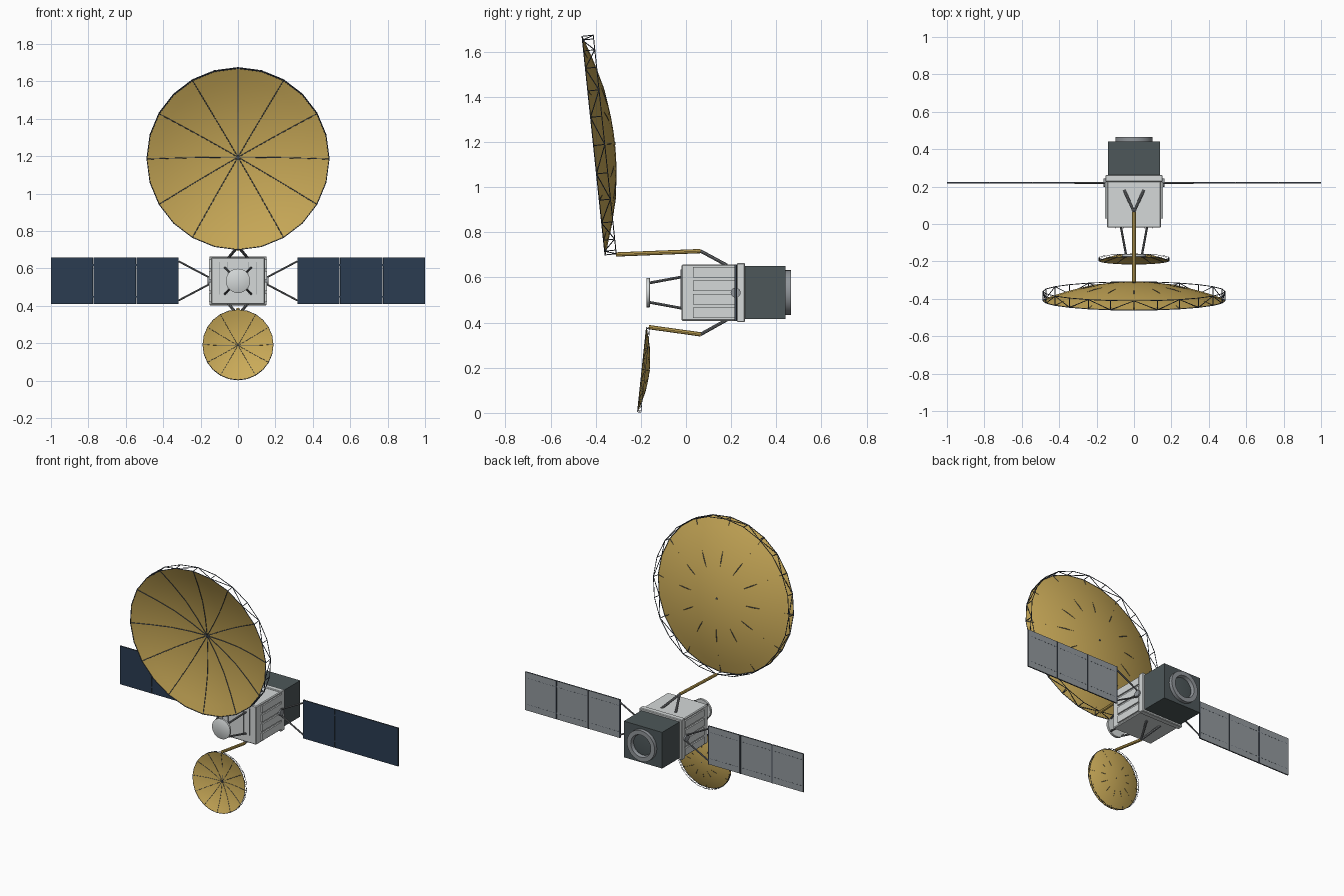
import bpy, bmesh
from math import cos, sin, pi, radians
from mathutils import Vector, Matrix

if "Cube" in bpy.data.objects:
    bpy.data.objects.remove(bpy.data.objects["Cube"])


def material(name, r, g, b):
    m = bpy.data.materials.new(name)
    m.use_nodes = True
    m.diffuse_color = (r, g, b, 1)
    bsdf = next(n for n in m.node_tree.nodes if n.type == 'BSDF_PRINCIPLED')
    bsdf.inputs["Base Color"].default_value = (r, g, b, 1)
    return m


GOLD = material("gold mesh", 0.60, 0.41, 0.10)
LIGHT = material("light grey", 0.66, 0.69, 0.69)
DARK = material("dark grey", 0.075, 0.095, 0.10)
MID = material("mid grey", 0.28, 0.30, 0.32)
STRUT = material("strut grey", 0.17, 0.18, 0.19)
TRUSS = material("truss slate", 0.06, 0.075, 0.10)
NAVY = material("solar navy", 0.024, 0.045, 0.083)
BACK = material("panel back grey", 0.29, 0.32, 0.34)


def finish(name, bm, *mats, smooth=False, matrix=None):
    me = bpy.data.meshes.new(name)
    bm.to_mesh(me)
    bm.free()
    for m in mats:
        me.materials.append(m)
    ob = bpy.data.objects.new(name, me)
    bpy.context.collection.objects.link(ob)
    if matrix:
        ob.matrix_world = matrix
    if smooth:
        bpy.ops.object.select_all(action='DESELECT')
        ob.select_set(True)
        bpy.context.view_layer.objects.active = ob
        bpy.ops.object.shade_smooth_by_angle(angle=radians(35))
    return ob


def add_box(bm, lo, hi):
    lo, hi = Vector(lo), Vector(hi)
    mat = Matrix.Translation((lo + hi) / 2) @ Matrix.Diagonal((*(hi - lo), 1))
    bmesh.ops.create_cube(bm, size=1, matrix=mat)


def add_tube(bm, a, b, r, sides=6):
    a, b = Vector(a), Vector(b)
    d = b - a
    mat = Matrix.Translation((a + b) / 2) @ d.to_track_quat('Z', 'Y').to_matrix().to_4x4()
    bmesh.ops.create_cone(bm, cap_ends=True, segments=sides, radius1=r, radius2=r,
                          depth=d.length, matrix=mat)


def box(name, lo, hi, mat, bevel=0):
    bm = bmesh.new()
    add_box(bm, lo, hi)
    if bevel:
        bmesh.ops.bevel(bm, geom=bm.edges[:], offset=bevel, segments=1, affect='EDGES')
    return finish(name, bm, mat)


def tubes(name, pairs, r, mat, sides=8):
    bm = bmesh.new()
    for a, b in pairs:
        add_tube(bm, a, b, r, sides)
    return finish(name, bm, mat, smooth=True)


def lathe(name, profile, mat, matrix, steps=32):
    bm = bmesh.new()
    vs = [bm.verts.new((r, 0, z)) for r, z in profile]
    es = [bm.edges.new(p) for p in zip(vs, vs[1:])]
    bmesh.ops.spin(bm, geom=vs + es, cent=(0, 0, 0), axis=(0, 0, 1), angle=2 * pi,
                   steps=steps, use_duplicate=False)
    bmesh.ops.remove_doubles(bm, verts=bm.verts[:], dist=1e-4)
    bmesh.ops.recalc_face_normals(bm, faces=bm.faces[:])
    return finish(name, bm, mat, smooth=True, matrix=matrix)


def dish(prefix, centre, radius, depth, tilt, rim, wire):
    """Reflector bowl with ribs in front and a truss hoop behind the rim."""
    mat = Matrix.Translation(centre) @ Matrix.Rotation(radians(tilt - 90), 4, 'X')
    n, rings = 24, 8

    def at(t, k, off=0.0):
        a = 2 * pi * k / n
        return (t * radius * cos(a), t * radius * sin(a), depth * (1 - t * t) + off)

    lathe(prefix + "_reflector", [at(i / rings, 0)[::2] for i in range(rings + 1)], GOLD, mat, n)
    # ribs, pinned through the bowl at half radius
    bm = bmesh.new()
    for k in range(0, n, 2):
        knots = [at(0, k, -wire), at(0.25, k, -wire), at(0.5, k), at(0.75, k, -wire), at(1, k)]
        for a, b in zip(knots, knots[1:]):
            add_tube(bm, a, b, wire, 5)
    add_tube(bm, (0, 0, depth - wire), (0, 0, depth + wire), wire * 3, 8)
    finish(prefix + "_ribs", bm, TRUSS, matrix=mat)
    # truss hoop
    bm = bmesh.new()
    for k in range(n):
        f0, f1 = at(1, k), at(1, k + 1)
        b0, b1 = at(1, k, rim), at(1, k + 1, rim)
        for a, b in ((f0, f1), (b0, b1), (f0, b0), (f0, b1) if k % 2 else (b0, f1)):
            add_tube(bm, a, b, wire, 5)
    finish(prefix + "_truss", bm, TRUSS, matrix=mat)


dish("main_dish", (0, -0.41, 1.184), 0.487, 0.096, 6, 0.05, 0.0023)
dish("small_dish", (0, -0.196, 0.1915), 0.1885, 0.035, -6, 0.016, 0.0011)

# Body
ZC = 0.533
box("body", (-0.145, -0.02, 0.408), (0.145, 0.262, 0.658), LIGHT, 0.005)
box("body_rear_band", (-0.153, 0.225, 0.402), (0.153, 0.262, 0.664), LIGHT, 0.004)
bm = bmesh.new()
for s in (-1, 1):
    for dz in (-0.09, -0.03, 0.03, 0.09):
        add_box(bm, (s * 0.149 - 0.005, 0.03, ZC + dz - 0.023), (s * 0.149 + 0.005, 0.225, ZC + dz + 0.023))
finish("side_radiator_ridges", bm, LIGHT)
bm = bmesh.new()
for x in (-0.10, -0.055, 0.055, 0.10):
    add_box(bm, (x - 0.002, -0.025, 0.46), (x + 0.002, -0.018, 0.635))
finish("front_ridges", bm, MID)

# Rear module and nozzle ring
box("rear_module", (-0.138, 0.258, 0.415), (0.138, 0.442, 0.65), DARK)
to_back = Matrix.Translation((0, 0.44, ZC)) @ Matrix.Rotation(-pi / 2, 4, 'X')
lathe("rear_ring", [(0.1, 0), (0.1, 0.025), (0.072, 0.025), (0.066, 0.003), (0, 0.003)], MID, to_back)
lathe("rear_ring_recess", [(0.067, 0.004), (0.052, 0.006), (0, 0.006)], DARK, to_back)

# Front feed
to_front = Matrix.Translation((0, -0.16, ZC)) @ Matrix.Rotation(pi / 2, 4, 'X')
lathe("feed_disc", [(0, 0), (0.063, 0), (0.065, 0.002), (0.065, 0.014), (0.062, 0.016), (0, 0.016)],
      LIGHT, to_front)
tubes("feed_struts", [((i * 0.07, -0.015, ZC + j * 0.07), (i * 0.043, -0.162, ZC + j * 0.043))
                      for i in (-1, 1) for j in (-1, 1)], 0.006, STRUT)

# Booms with forked roots
for name, tip, joint, foot_z in (("main", (0, -0.31, 0.702), (0, 0.065, 0.717), 0.655),
                                 ("small", (0, -0.165, 0.38), (0, 0.065, 0.348), 0.412)):
    tubes(name + "_boom", [(tip, joint)], 0.0095, GOLD)
    tubes(name + "_boom_fork", [(joint, (s * 0.052, 0.18, foot_z)) for s in (-1, 1)], 0.0075, STRUT)

# Solar wings
PY, W = 0.22, 0.2285
for side, s in (("left", 1), ("right", -1)):
    tubes(side + "_wing_hub", [((s * 0.14, PY, ZC), (s * 0.163, PY, ZC))], 0.022, MID, 16)
    tubes(side + "_wing_yoke", [((s * 0.157, PY, ZC + j * 0.02), (s * 0.318, PY, ZC + j * 0.105))
                                for j in (-1, 1)], 0.005, STRUT)
    bm, trim = bmesh.new(), bmesh.new()
    for i in range(3):
        x0 = 0.3145 + i * W
        xs = sorted((s * (x0 + 0.0025), s * (x0 + W)))
        add_box(bm, (xs[0], PY - 0.004, 0.408), (xs[1], PY + 0.004, 0.657))
        # dashed seams on the rear face
        for z in (ZC - 0.085, ZC + 0.085):
            for k in range(8):
                xa = xs[0] + 0.012 + k * 0.026
                add_box(trim, (xa, PY + 0.003, z - 0.001), (xa + 0.016, PY + 0.0046, z + 0.001))
        # rear edge strip and small hinges across the open gap
        xh = sorted((s * (x0 + 0.0025), s * (x0 + 0.008)))
        add_box(trim, (xh[0], PY + 0.003, 0.408), (xh[1], PY + 0.0055, 0.657))
        if i:
            for z in (ZC - 0.085, ZC + 0.085):
                add_box(trim, (s * x0 - 0.006, PY - 0.003, z - 0.005), (s * x0 + 0.006, PY + 0.003, z + 0.005))
    for f in bm.faces:
        f.normal_update()
        f.material_index = 0 if f.normal.y < -0.5 else 1 if f.normal.y > 0.5 else 2
    finish(side + "_wing_panels", bm, NAVY, BACK, TRUSS)
    finish(side + "_wing_trim", trim, TRUSS)
